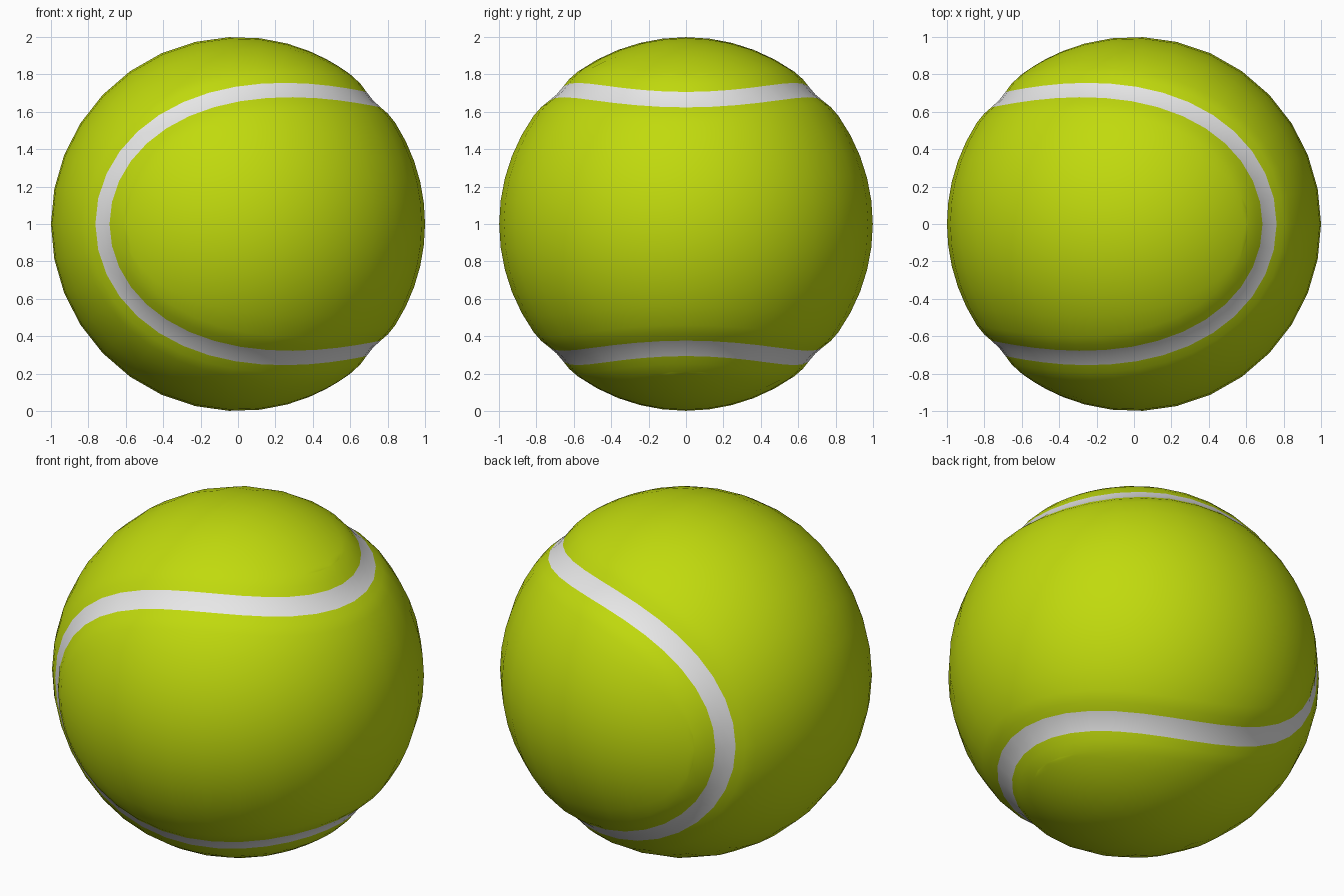
import bpy, bmesh, math
from mathutils import Vector

if "Cube" in bpy.data.objects:
    bpy.data.objects.remove(bpy.data.objects["Cube"])

A, B = 0.838, -0.162           # seam curve constants (A - B = 1)
C = math.sqrt(-4 * A * B)
N, M = 32, 10                  # steps along half the seam, steps across a panel
W = 0.057                      # half width of the seam band (radians)
# groove profile: (angular offset from seam centre, radius)
GROOVE = [(0, 0.979), (W, 0.985), (1.9 * W, 0.995), (3 * W, 1.0)]


def material(name, rgb):
    m = bpy.data.materials.new(name)
    m.diffuse_color = (*rgb, 1)
    m.use_nodes = True
    m.node_tree.nodes["Principled BSDF"].inputs["Base Color"].default_value = m.diffuse_color
    return m


def seam(t):
    return Vector((-C * math.cos(2 * t),
                   A * math.cos(t) + B * math.cos(3 * t),
                   A * math.sin(t) - B * math.sin(3 * t))).normalized()


def offset(t, d):
    """Point on the unit sphere at angle d inside the seam."""
    p = seam(t)
    tangent = (seam(t + 1e-4) - seam(t - 1e-4)).normalized()
    n = tangent.cross(p)
    if n.dot(Vector((1, 0, 0)) if abs(p.z) < 1e-6 else Vector((0, 0, -p.z))) < 0 and abs(p.z) < 1e-6:
        n = -n
    elif abs(p.z) >= 1e-6:
        # keep one consistent side, fixed by the seam's middle point
        n = n * SIDE
    return (p * math.cos(d) + n * math.sin(d)).normalized()


# which side of the seam faces the panel interior
mid = math.pi / 2
SIDE = -1 if (seam(mid + 1e-4) - seam(mid - 1e-4)).cross(seam(mid)).z > 0 else 1


def rib(t):
    """Row of points from the upper seam, across the panel, to the lower seam."""
    edge = [(offset(t, d), r) for d, r in GROOVE]
    p = edge[-1][0]
    half = math.asin(max(-1, min(1, p.z)))
    spine = Vector((p.x, p.y, 0)).normalized()
    row = [q * r for q, r in edge]
    for j in range(1, M):
        a = half * (1 - 2 * j / M)
        row.append(spine * math.cos(a) + Vector((0, 0, math.sin(a))))
    row += [Vector((q.x, q.y, -q.z)) * r for q, r in reversed(edge)]
    return row


def place(v, second):
    # the second panel is the first one turned to interlock with it
    w = Vector((-v.x, v.z, v.y)) if second else v
    return w + Vector((0, 0, 1))


bm = bmesh.new()
ribs = [rib(math.pi * i / N) for i in range(N + 1)]
last = len(ribs[0]) - 2
for second in (False, True):
    grid = [[bm.verts.new(place(v, second)) for v in row] for row in ribs]
    for i in range(N):
        for j in range(last + 1):
            f = bm.faces.new((grid[i][j], grid[i + 1][j], grid[i + 1][j + 1], grid[i][j + 1]))
            f.material_index = 1 if j in (0, last) else 0   # outermost strips are the seam
            f.smooth = True
bmesh.ops.remove_doubles(bm, verts=bm.verts, dist=1e-4)
bmesh.ops.dissolve_degenerate(bm, edges=bm.edges, dist=1e-5)
bmesh.ops.recalc_face_normals(bm, faces=bm.faces)

mesh = bpy.data.meshes.new("ball")
bm.to_mesh(mesh)
bm.free()
mesh.materials.append(material("yellow green felt", (0.53, 0.70, 0.004)))
mesh.materials.append(material("white seam", (0.8, 0.8, 0.8)))
ball = bpy.data.objects.new("ball", mesh)
bpy.context.collection.objects.link(ball)
